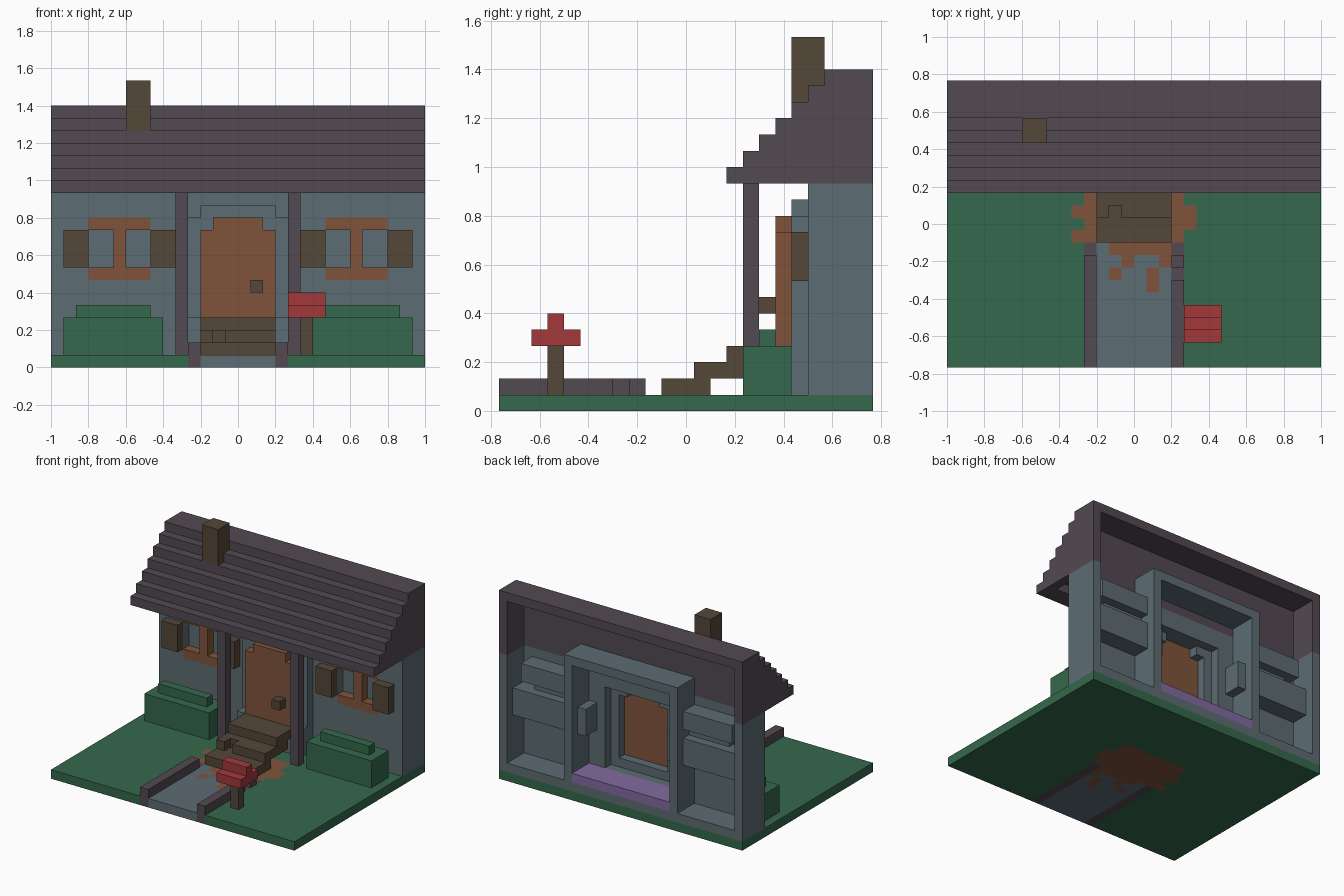
import bpy, bmesh

cube = bpy.data.objects.get("Cube")
if cube:
    bpy.data.objects.remove(cube, do_unlink=True)

U = 1 / 15          # size of one block
J0 = 11.5           # blocks from the front edge to the centre


def srgb(r, g, b):
    return tuple(((c / 255 + 0.055) / 1.055) ** 2.4 for c in (r, g, b)) + (1.0,)


def material(name, *rgb):
    m = bpy.data.materials.new(name)
    m.use_nodes = True
    col = srgb(*rgb)
    m.diffuse_color = col
    bsdf = m.node_tree.nodes["Principled BSDF"]
    bsdf.inputs["Base Color"].default_value = col
    bsdf.inputs["Roughness"].default_value = 0.9
    return m


GRASS = material("grass green", 53, 104, 76)
STONE = material("grey blue", 92, 108, 114)
SLATE = material("dusky purple", 82, 74, 82)
BROWN = material("dark brown", 84, 71, 56)
ORANGE = material("rust orange", 128, 84, 59)
RED = material("red", 163, 57, 59)
LILAC = material("lilac", 130, 106, 160)


def finish(name, bm, mats):
    me = bpy.data.meshes.new(name)
    bm.to_mesh(me)
    bm.free()
    for m in mats:
        me.materials.append(m)
    ob = bpy.data.objects.new(name, me)
    bpy.context.collection.objects.link(ob)
    return ob


def blocks(name, mat, boxes, mirror=False):
    """Boxes are (x0, x1, y0, y1, z0, z1) in blocks, y counted from the front edge."""
    bm = bmesh.new()
    boxes = list(boxes)
    if mirror:
        boxes += [(-b[1], -b[0]) + tuple(b[2:]) for b in boxes]
    for x0, x1, y0, y1, z0, z1 in boxes:
        vs = bmesh.ops.create_cube(bm, size=1)["verts"]
        for v in vs:
            v.co.x = (x1 if v.co.x > 0 else x0) * U
            v.co.y = ((y1 if v.co.y > 0 else y0) - J0) * U
            v.co.z = (z1 if v.co.z > 0 else z0) * U
    return finish(name, bm, [mat])


# Ground: grid coloured by region, thickened upwards
DIRT = [(-4, 4, 10, 15), (-5, -4, 12, 13), (-5, -4, 10, 11), (4, 5, 11, 13),
        (-2, 3, 9, 10), (2, 3, 8, 9), (-1, 0, 8, 9), (-2, -1, 7, 8), (1, 2, 6, 8)]
bm = bmesh.new()
bmesh.ops.create_grid(bm, x_segments=30, y_segments=23, size=1)
for v in bm.verts:
    v.co.y *= J0 * U
for f in bm.faces:
    c = f.calc_center_median()
    x, y = c.x / U, c.y / U + J0
    if any(a < x < b and p < y < q for a, b, p, q in DIRT):
        f.material_index = 3
    elif y < 10 and abs(x) < 3:
        f.material_index = 1
    elif y < 10 and abs(x) < 4:
        f.material_index = 2
ground = finish("ground", bm, [GRASS, STONE, SLATE, ORANGE])
sol = ground.modifiers.new("thickness", "SOLIDIFY")
sol.thickness = U
sol.offset = 1

# Path edging, with a missing block on one side
blocks("path_edging", SLATE, [(-4, -3, 0, 9, 1, 2), (3, 4, 0, 7, 1, 2), (3, 4, 8, 9, 1, 2)])

# Front wall with door and window openings, end walls and rear sill
blocks("wall", STONE, [
    (0, 4, 19, 20, 1, 3), (0, 4, 19, 20, 12, 14),
    (4, 7, 19, 20, 1, 14), (12, 15, 19, 20, 1, 14),
    (7, 12, 19, 20, 1, 7), (7, 12, 19, 20, 12, 14),
    (14, 15, 20, 23, 1, 14), (0, 14, 20, 23, 1, 2)], True)

# Window backing seen from inside, and panes
blocks("window_backing", STONE, [
    (7, 12, 20, 21, 7, 12), (5, 14, 20, 22, 7, 10), (7, 13, 20, 22, 11, 13)], True)
blocks("window_frame", ORANGE, [
    (7, 12, 19, 20, 7, 8), (7, 12, 19, 20, 11, 12), (9, 10, 19, 20, 8, 11)], True)
blocks("shutter", BROWN, [(5, 7, 18, 19, 8, 11), (12, 14, 18, 19, 8, 11)], True)

# Doorway
blocks("door_surround", STONE, [
    (3, 4, 18, 19, 4, 12), (2, 3, 18, 19, 11, 13), (0, 2, 18, 19, 12, 13),
    (0, 4, 17, 19, 1, 4)], True)
blocks("door", ORANGE, [(-3, 3, 17, 18, 4, 11), (-2, 2, 17, 18, 11, 12)])
blocks("door_knob", BROWN, [(1, 2, 16, 17, 6, 7)])

# Inner hall behind the door
blocks("hall", STONE, [(6, 7, 20, 23, 2, 15), (0, 7, 20, 23, 15, 16)], True)
blocks("hall_floor", LILAC, [(-6, 6, 20, 23, 2, 3)])

# Steps with one broken block
blocks("steps", BROWN, [
    (-3, 3, 10, 13, 1, 2),
    (-3, -2, 12, 13, 2, 3), (-1, 3, 12, 13, 2, 3), (-3, 3, 13, 16, 2, 3),
    (-3, 3, 14, 17, 3, 4)])

# Porch posts
blocks("porch_post", SLATE, [(4, 5, 15, 16, 1, 15)], True)

# Stepped roof: thin treads, solid gable ends, back wall and ridge
roof = [(-15, 15, 14 + k, min(16 + k, 20), 14 + k, 15 + k) for k in range(6)]
for k in range(7):
    for x in (-15, 14):
        roof.append((x, x + 1, 14 + k, 23, 14 + k, 15 + k))
roof += [(-14, 14, 19, 20, 14, 20), (-14, 14, 20, 23, 20, 21)]
blocks("roof", SLATE, roof)
blocks("chimney", BROWN, [(-9, -7, 18, 19, 19, 23), (-9, -7, 19, 20, 20, 23)])

# Bushes
blocks("bush", GRASS, [(6, 14, 15, 18, 1, 4), (7, 13, 16, 17, 4, 5)], True)

# Mailbox
blocks("mailbox_post", BROWN, [(5, 6, 3, 4, 1, 4)])
blocks("mailbox", RED, [(4, 7, 2, 5, 4, 5), (4, 7, 3, 4, 5, 6)])
